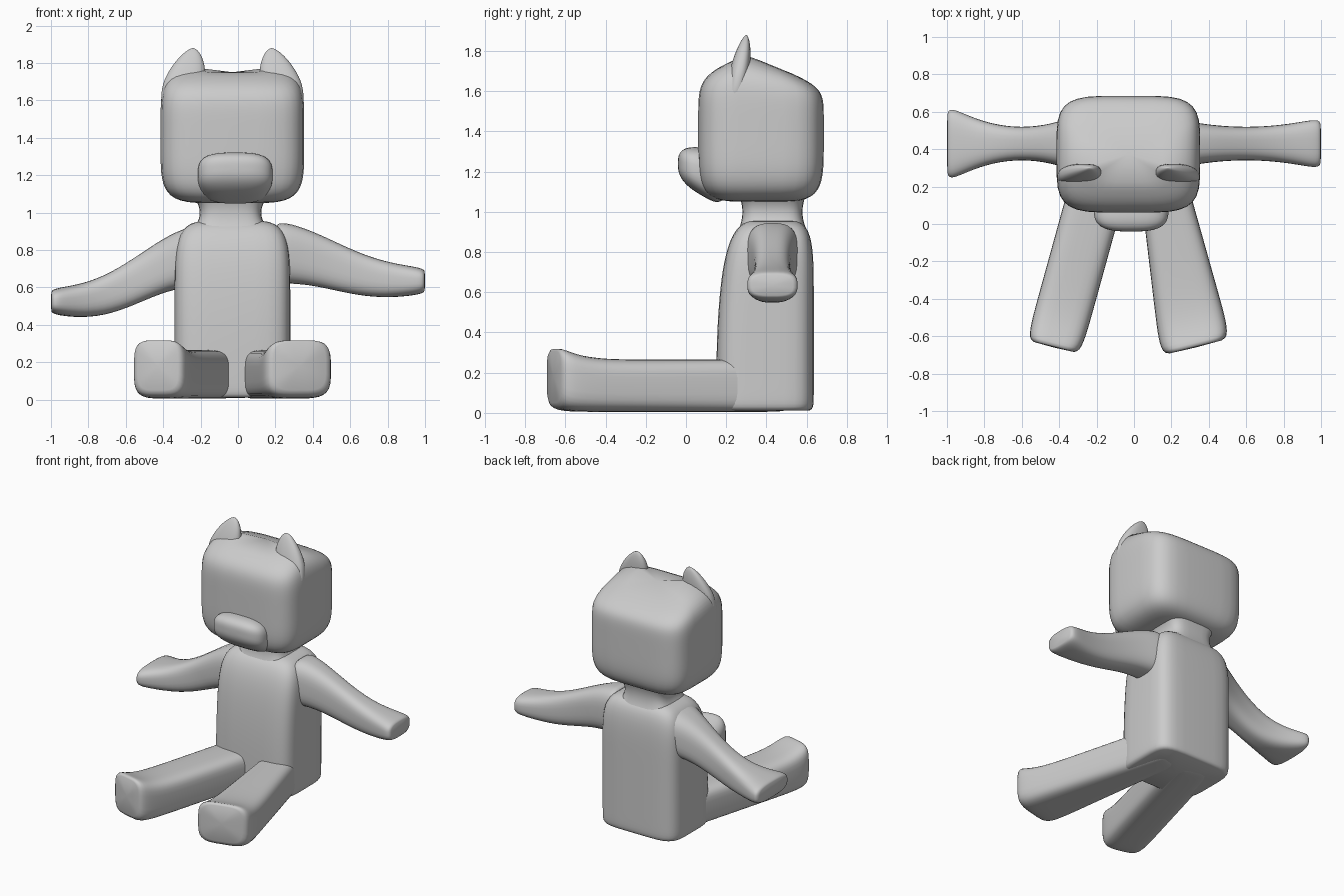
import bpy
import bmesh
from math import cos, sin, pi, radians, copysign
from mathutils import Vector

cube = bpy.data.objects.get("Cube")
if cube:
    bpy.data.objects.remove(cube)

grey = bpy.data.materials.new("soft_grey")
grey.use_nodes = True
grey.diffuse_color = (0.6, 0.6, 0.6, 1)
grey.node_tree.nodes["Principled BSDF"].inputs["Base Color"].default_value = grey.diffuse_color

MIDDLE = -0.03   # the body sits slightly right of the origin
SIDES = 32
STEPS = 32


def squared(value, power):
    return copysign(abs(value) ** (2 / power), value)


def loft(name, axes, start, end, shape, power=4, ends=(12, 12), tilt=0):
    """Skin a rounded box from start to end.
    axes names the length, a and b directions in that order.
    shape(t) gives the centre and half size along a, then along b.
    Higher values in ends close the start and finish more bluntly."""
    bm = bmesh.new()
    order = ["xyz".index(letter) for letter in axes]
    rings = []
    for step in range(STEPS + 1):
        u = -cos(pi * step / STEPS)
        t = (u + 1) / 2
        blunt = ends[u > 0]
        closing = max(1 - abs(u) ** blunt, 0) ** (1 / blunt)
        a_centre, a_half, b_centre, b_half = shape(t)
        ring = []
        for side in range(SIDES):
            angle = 2 * pi * (side + 0.5) / SIDES
            a = closing * a_half * squared(cos(angle), power)
            b = closing * b_half * squared(sin(angle), power)
            point = Vector()
            point[order[0]] = start + (end - start) * t + tilt * a
            point[order[1]] = a_centre + a
            point[order[2]] = b_centre + b
            ring.append(bm.verts.new(point))
        rings.append(ring)
    for low, high in zip(rings, rings[1:]):
        for i in range(SIDES):
            j = (i + 1) % SIDES
            bm.faces.new((low[i], low[j], high[j], high[i]))
    # The end rings have shrunk to points, so weld them
    bmesh.ops.remove_doubles(bm, verts=bm.verts, dist=0.0001)
    bmesh.ops.recalc_face_normals(bm, faces=bm.faces)
    mesh = bpy.data.meshes.new(name)
    bm.to_mesh(mesh)
    bm.free()
    mesh.materials.append(grey)
    obj = bpy.data.objects.new(name, mesh)
    bpy.context.collection.objects.link(obj)
    bpy.ops.object.select_all(action="DESELECT")
    obj.select_set(True)
    bpy.context.view_layer.objects.active = obj
    bpy.ops.object.shade_smooth_by_angle(angle=radians(60))
    return obj


# Torso: flat back, chest leaning back towards rounded shoulders
def torso_shape(t):
    lean = 0.04 * t ** 3
    return 0.393 + lean, 0.243 - lean, MIDDLE, 0.31


loft("torso", "zyx", 0.01, 0.96, torso_shape, power=5, ends=(24, 5))


# Neck: flares gently into the shoulders and the head
def neck_shape(t):
    flare = 0.06 * (2 * t - 1) ** 2
    return 0.43, 0.15 + flare / 2, MIDDLE - 0.01, 0.165 + flare


loft("neck", "zyx", 0.89, 1.11, neck_shape, ends=(40, 40))

# Head: a soft block whose crown falls away from a ridge between the ears
head = loft("head", "zyx", 1.05, 1.78,
            lambda t: (0.373, 0.313, MIDDLE, 0.385), power=4.5, ends=(5, 5))
for vert in head.data.vertices:
    height = (vert.co.z - 1.05) / 0.73
    vert.co.z -= 0.4 * height ** 3 * abs(vert.co.y - 0.3)

# Muzzle: its underside slopes up towards the front
loft("muzzle", "yxz", 0.2, -0.04,
     lambda t: (-0.015, 0.2, 1.16 + 0.08 * t, 0.15 - 0.06 * t), power=3, ends=(3, 3))


# Ears: thin tabs leaning inwards and back
def make_ear(name, side):
    def ear_shape(t):
        return 0.23 + 0.07 * t, 0.05, MIDDLE + side * (0.31 - 0.1 * t), 0.11
    loft(name, "zyx", 1.5, 1.88, ear_shape, power=2.5, ends=(2, 1.6))


# Arms: droop from the shoulder, narrow at the elbow, widen to a flat paw
def make_arm(name, side, paw_height, droop, flare):
    def arm_shape(t):
        width = 0.09 + flare * (2 * t - 1) ** 2
        fall = ((cos(pi * t) + 1) / 2) ** 1.5
        return 0.43, width, paw_height + droop * fall, 0.17 - 0.1 * t
    loft(name, "xyz", side * 0.2, side, arm_shape, power=3, ends=(12, 10))


# Legs: splay forwards and end in upturned feet
def make_leg(name, side, hip, splay, width, widening):
    def leg_shape(t):
        toe = 0.045 * t ** 12
        return side * (hip + splay * t), width + widening * t, 0.135 + toe, 0.13 + toe
    loft(name, "yxz", 0.5, -0.66, leg_shape, ends=(16, 10), tilt=side / 4)


make_ear("left_ear", 1)
make_ear("right_ear", -1)
make_arm("left_arm", 1, paw_height=0.635, droop=0.15, flare=0.05)
make_arm("right_arm", -1, paw_height=0.525, droop=0.24, flare=0.12)
make_leg("left_leg", 1, hip=0.1, splay=0.23, width=0.1, widening=0.09)
make_leg("right_leg", -1, hip=0.11, splay=0.32, width=0.147, widening=0)
